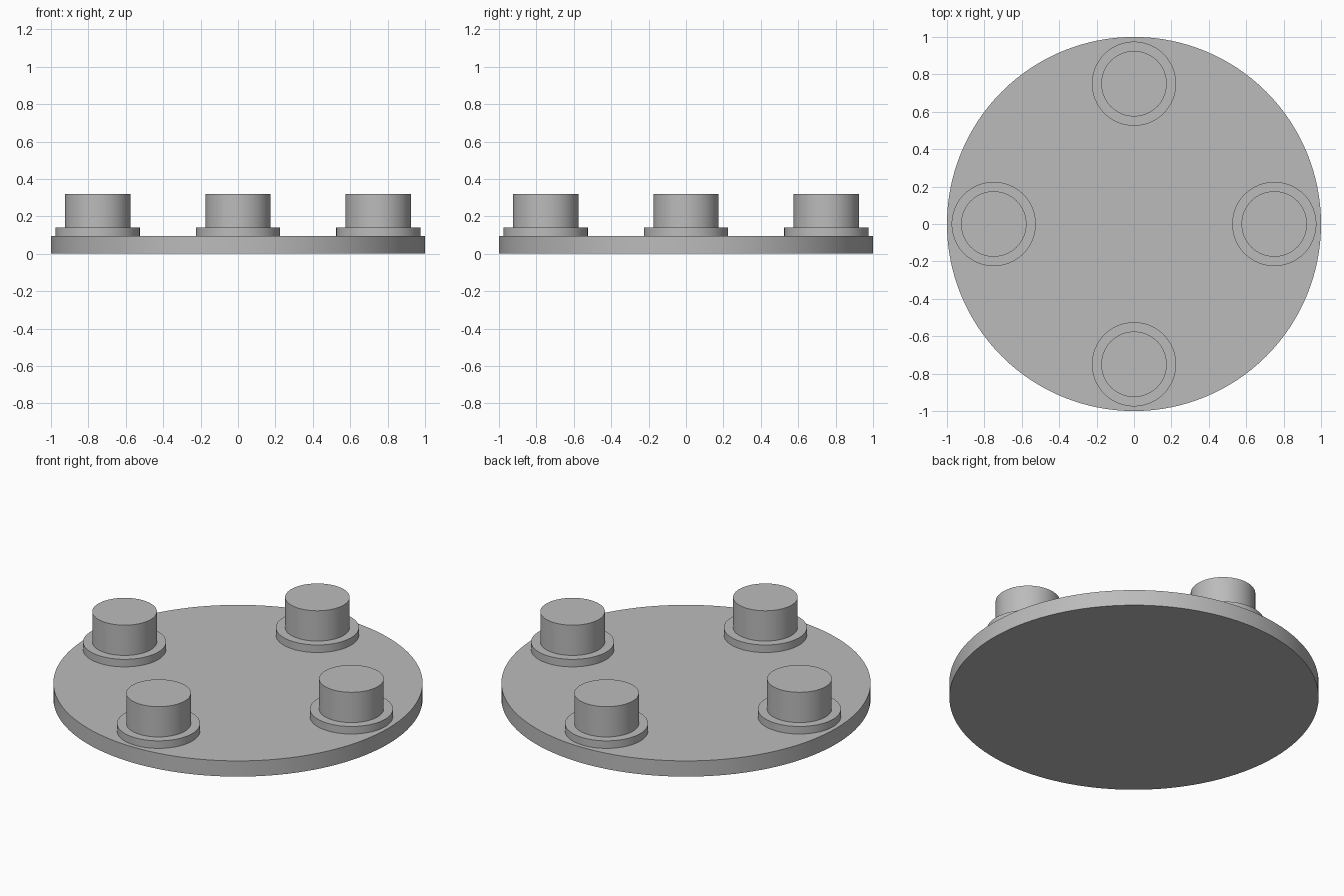
import bpy
import math

cube = bpy.data.objects.get("Cube")
if cube:
    bpy.data.objects.remove(cube, do_unlink=True)

# Single plain material
grey = bpy.data.materials.new("mid_grey")
grey.use_nodes = True
colour = (0.5, 0.5, 0.5, 1.0)
grey.diffuse_color = colour
grey.node_tree.nodes["Principled BSDF"].inputs["Base Color"].default_value = colour

BASE_TOP, FLANGE_TOP, POST_TOP = 0.094, 0.139, 0.32
RING_RADIUS = 0.75


def disc(name, radius, bottom, top, x=0.0, y=0.0, sides=96):
    """Upright smooth cylinder between two heights."""
    bpy.ops.mesh.primitive_cylinder_add(
        vertices=sides, radius=radius, depth=top - bottom,
        location=(x, y, (bottom + top) / 2))
    obj = bpy.context.object
    obj.name = name
    obj.data.materials.append(grey)
    bpy.ops.object.shade_smooth_by_angle(angle=math.radians(30))
    return obj


# Round base plate
disc("base_plate", 1.0, 0.0, BASE_TOP, sides=128)

# Four posts, each standing on a low flange
for i, side in enumerate(("left", "back", "right", "front")):
    angle = i * math.pi / 2
    x, y = RING_RADIUS * math.cos(angle), RING_RADIUS * math.sin(angle)
    disc(side + "_flange", 0.225, BASE_TOP, FLANGE_TOP, x, y)
    disc(side + "_post", 0.175, FLANGE_TOP, POST_TOP, x, y)
